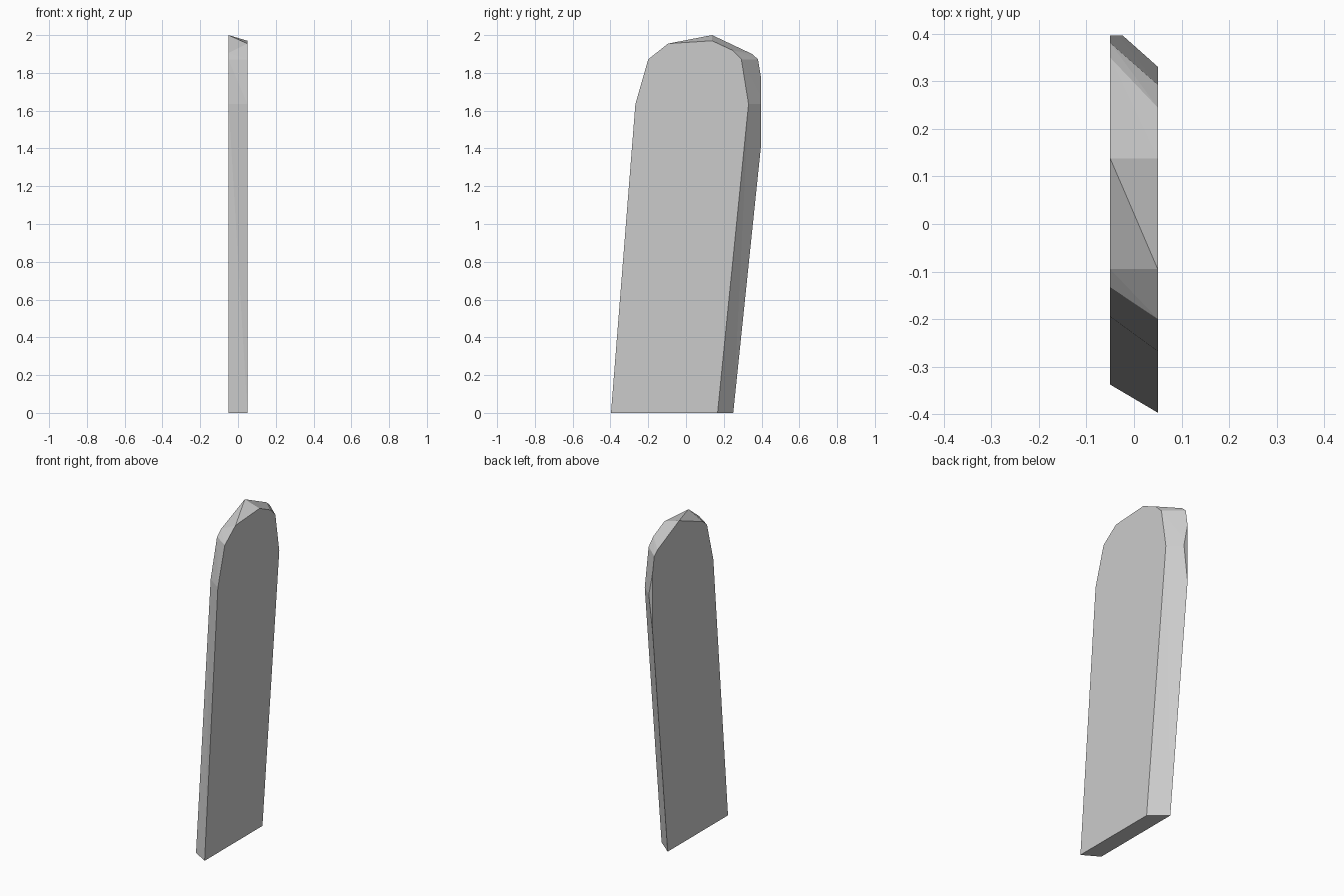
import bpy
import bmesh
from mathutils import Vector

default_cube = bpy.data.objects.get("Cube")
if default_cube:
    bpy.data.objects.remove(default_cube, do_unlink=True)

# Plain grey stone
grey = bpy.data.materials.new("plain_grey")
grey.use_nodes = True
colour = (0.6, 0.6, 0.6, 1.0)
grey.diffuse_color = colour
grey.node_tree.nodes["Principled BSDF"].inputs["Base Color"].default_value = colour

HALF_WIDTH = 0.05
BACK_LIMIT = 0.397

# Matching (y, z) outlines of the two broad faces, front foot to back foot
left_outline = [(-0.397, 0), (-0.268, 1.635), (-0.2, 1.872), (-0.095, 1.955),
                (0.138, 1.97), (0.245, 1.92), (0.293, 1.872), (0.331, 1.635), (0.167, 0)]
right_outline = [(-0.338, 0), (-0.195, 1.635), (-0.133, 1.872), (-0.095, 1.905),
                 (0.138, 2), (0.35, 1.9), (0.381, 1.872), (0.42, 1.635), (0.25, 0)]

bm = bmesh.new()
left = [bm.verts.new((HALF_WIDTH, y, z)) for y, z in left_outline]
right = [bm.verts.new((-HALF_WIDTH, y, z)) for y, z in right_outline]

# Broad faces and the rim between them
bm.faces.new(left)
bm.faces.new(right)
count = len(left)
for i in range(count):
    j = (i + 1) % count
    if j == 0:
        bm.faces.new((left[i], left[j], right[j], right[i]))
    else:
        # Crease each rim strip from the front of the left face to the back of the right
        bm.faces.new((left[i], left[j], right[j]))
        bm.faces.new((left[i], right[j], right[i]))

# Flat cut on the bulging back corner
cut = bmesh.ops.bisect_plane(
    bm, geom=bm.verts[:] + bm.edges[:] + bm.faces[:],
    plane_co=Vector((0, BACK_LIMIT, 0)), plane_no=Vector((0, 1, 0)), clear_outer=True)
rim = [e for e in cut["geom_cut"] if isinstance(e, bmesh.types.BMEdge)]
bmesh.ops.holes_fill(bm, edges=rim, sides=0)
bmesh.ops.recalc_face_normals(bm, faces=bm.faces[:])

mesh = bpy.data.meshes.new("standing_stone")
bm.to_mesh(mesh)
bm.free()
mesh.materials.append(grey)
stone = bpy.data.objects.new("standing_stone", mesh)
bpy.context.collection.objects.link(stone)
